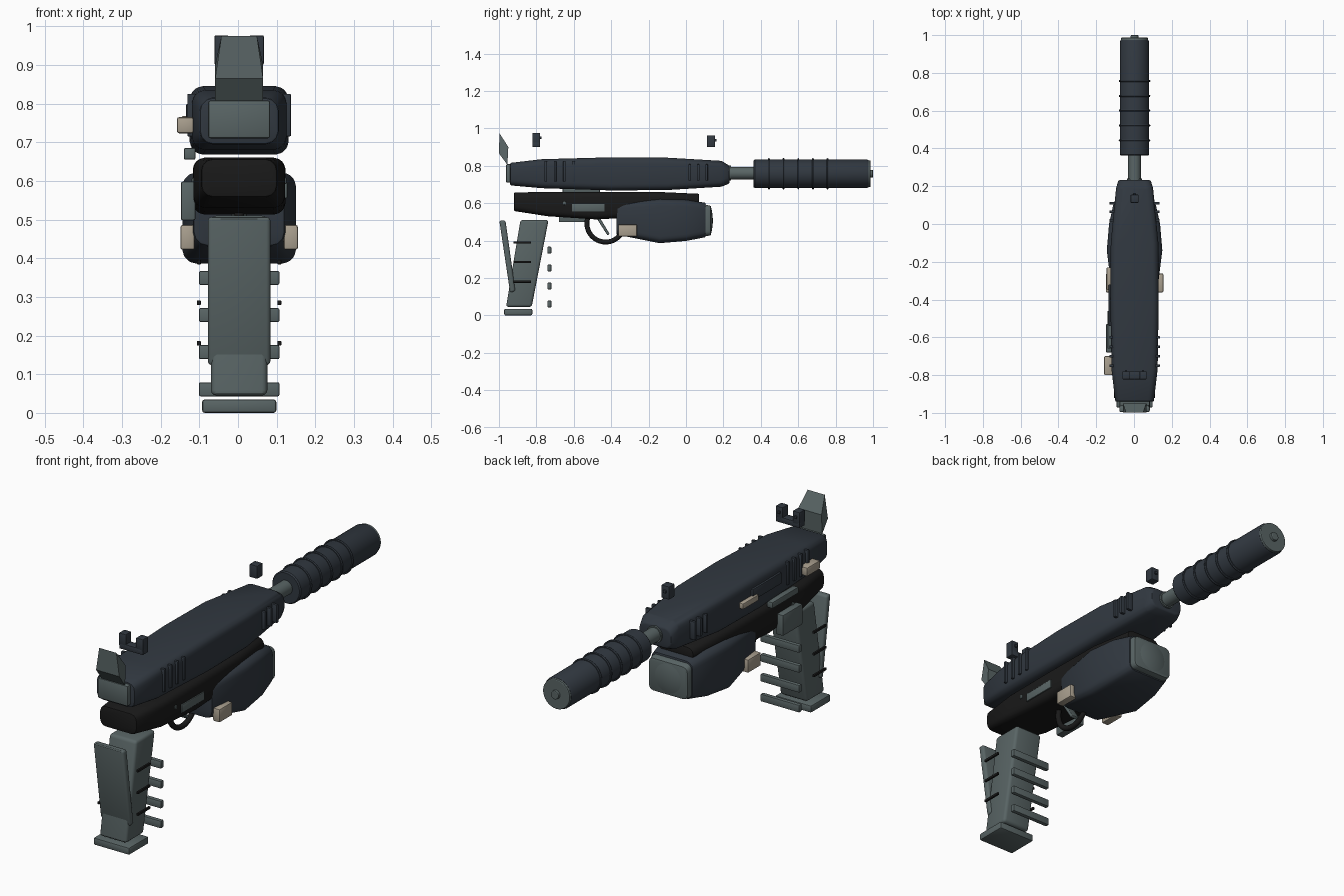
import bpy, bmesh, math
from mathutils import Vector, Matrix

if "Cube" in bpy.data.objects:
    bpy.data.objects.remove(bpy.data.objects["Cube"])

CX = 0.003  # shift of the symmetric body


def material(name, rgb):
    m = bpy.data.materials.new(name)
    m.diffuse_color = (*rgb, 1)
    m.use_nodes = True
    m.node_tree.nodes["Principled BSDF"].inputs["Base Color"].default_value = m.diffuse_color
    return m


SLATE = material("dark slate", (0.031, 0.040, 0.052))
GREY = material("grey green", (0.100, 0.130, 0.131))
BLACK = material("black", (0.010, 0.010, 0.010))
TAN = material("tan", (0.40, 0.35, 0.275))


def finish(name, bm, mat, bevel=0.0, segments=2):
    bmesh.ops.recalc_face_normals(bm, faces=bm.faces)
    if bevel:
        edges = [e for e in bm.edges if e.calc_face_angle(0) > 0.5]
        bmesh.ops.bevel(bm, geom=edges, offset=bevel, segments=segments,
                        profile=0.5, affect='EDGES', clamp_overlap=True)
    me = bpy.data.meshes.new(name)
    bm.to_mesh(me)
    bm.free()
    me.materials.append(mat)
    ob = bpy.data.objects.new(name, me)
    bpy.context.collection.objects.link(ob)
    for o in bpy.context.selected_objects:
        o.select_set(False)
    ob.select_set(True)
    bpy.context.view_layer.objects.active = ob
    bpy.ops.object.shade_smooth_by_angle(angle=math.radians(30))
    return ob


def box(name, x, y, z, mat, bevel=0.004):
    """Box from (low, high) pairs on each axis."""
    bm = bmesh.new()
    size = Vector([b - a for a, b in (x, y, z)])
    mid = Vector([(a + b) / 2 for a, b in (x, y, z)])
    bmesh.ops.create_cube(bm, size=1, matrix=Matrix.Translation(mid) @ Matrix.Diagonal((*size, 1)))
    return finish(name, bm, mat, bevel)


def loft(name, sections, mat, corner, steps=3, bevel=0.006):
    """Rounded rectangles (y, z low, z high, half width) joined along y."""
    bm = bmesh.new()
    rings = []
    for y, z0, z1, w in sections:
        ring = []
        for i, (sx, sz) in enumerate(((1, 1), (-1, 1), (-1, -1), (1, -1))):
            for k in range(steps + 1):
                a = math.pi / 2 * (i + k / steps)
                px = sx * (w - corner) + corner * math.cos(a)
                pz = (z1 - corner if sz > 0 else z0 + corner) + corner * math.sin(a)
                ring.append(bm.verts.new((CX + px, y, pz)))
        rings.append(ring)
    n = len(rings[0])
    for a, b in zip(rings, rings[1:]):
        for i in range(n):
            bm.faces.new((a[i], a[(i + 1) % n], b[(i + 1) % n], b[i]))
    bm.faces.new(rings[0])
    bm.faces.new(rings[-1])
    return finish(name, bm, mat, bevel)


def plate(name, outline, half, mat, bevel):
    """Side outline (y, z) extruded across x."""
    bm = bmesh.new()
    f = bm.faces.new([bm.verts.new((CX - half, y, z)) for y, z in outline])
    new = bmesh.ops.extrude_face_region(bm, geom=[f])["geom"]
    bmesh.ops.translate(bm, verts=[v for v in new if isinstance(v, bmesh.types.BMVert)],
                        vec=(2 * half, 0, 0))
    return finish(name, bm, mat, bevel, 3)


def turned(name, profile, z, mat, sides=32):
    """Profile (y, radius) spun about the y axis at height z."""
    bm = bmesh.new()
    vs = [bm.verts.new((CX, y, z + r)) for y, r in profile]
    es = [bm.edges.new(p) for p in zip(vs, vs[1:])]
    bmesh.ops.spin(bm, geom=vs + es, cent=(CX, 0, z), axis=(0, 1, 0),
                   angle=2 * math.pi, steps=sides)
    bmesh.ops.remove_doubles(bm, verts=bm.verts, dist=1e-5)
    return finish(name, bm, mat)


def pair(name, x0, x1, y, z, mat, bevel=0.003):
    for side, s in (("right", 1), ("left", -1)):
        xs = sorted((CX + s * x0, CX + s * x1))
        box(f"{name}_{side}", xs, y, z, mat, bevel)


# Slide and its rear plate
loft("slide", [(-0.94, 0.695, 0.815, 0.102), (-0.77, 0.68, 0.835, 0.122),
               (-0.40, 0.668, 0.845, 0.128), (-0.10, 0.670, 0.843, 0.126),
               (0.19, 0.688, 0.826, 0.098), (0.232, 0.705, 0.800, 0.085)], SLATE, 0.034)
box("slide_rear_plate", (CX - 0.08, CX + 0.08), (-0.962, -0.92), (0.71, 0.808), GREY, 0.006)

# Slide serrations
for i, y in enumerate((-0.75, -0.70, -0.65, -0.60)):
    pair(f"rear_serration_{i}", 0.11, 0.134, (y - 0.007, y + 0.007), (0.715, 0.825), SLATE)
for i, y in enumerate((0.02, 0.065, 0.11)):
    pair(f"front_serration_{i}", 0.10, 0.132, (y - 0.007, y + 0.007), (0.72, 0.808), SLATE)

# Left side slide controls
box("side_port", (-0.134, -0.11), (-0.54, -0.32), (0.745, 0.80), SLATE)
box("left_tab", (-0.145, -0.11), (-0.35, -0.23), (0.74, 0.768), TAN)
box("safety_lever", (-0.158, -0.115), (-0.80, -0.70), (0.723, 0.765), TAN, 0.006)
box("slide_stop", (-0.14, -0.11), (-0.66, -0.46), (0.655, 0.685), GREY)
box("magazine_catch", (-0.148, -0.11), (-0.68, -0.53), (0.498, 0.598), GREY, 0.005)

# Hammer spur
spur = plate("hammer_spur", [(-0.998, 0.975), (-0.999, 0.865), (-0.955, 0.805), (-0.95, 0.90)],
             0.062, GREY, 0.0)
for v in spur.data.vertices:
    if v.co.z > 0.95:
        v.co.x = CX + (v.co.x - CX) * 0.74

# Sights
box("rear_sight_base", (CX - 0.064, CX + 0.064), (-0.822, -0.78), (0.90, 0.928), SLATE)
pair("rear_sight_post", 0.027, 0.064, (-0.822, -0.78), (0.915, 0.976), SLATE)
pair("rear_sight_dot", 0.039, 0.051, (-0.785, -0.772), (0.944, 0.957), SLATE, 0.002)
box("front_sight", (CX - 0.021, CX + 0.021), (0.112, 0.155), (0.90, 0.963), SLATE)
box("front_sight_dot", (CX - 0.007, CX + 0.007), (0.15, 0.163), (0.93, 0.943), SLATE, 0.002)

# Barrel and suppressor
turned("barrel", [(0.20, 0), (0.20, 0.04), (0.24, 0.04), (0.24, 0.034), (0.37, 0.034), (0.37, 0)],
       0.760, GREY)
turned("suppressor", [(0.362, 0), (0.362, 0.072), (0.368, 0.077), (0.965, 0.077),
                      (0.975, 0.073), (0.975, 0)], 0.757, SLATE)
for i in range(5):
    y = 0.443 + i * 0.0785
    turned(f"suppressor_ring_{i}", [(y - 0.005, 0.07), (y - 0.005, 0.081), (y, 0.084),
                                    (y + 0.005, 0.081), (y + 0.005, 0.07)], 0.757, SLATE)
turned("suppressor_cap", [(0.965, 0), (0.965, 0.073), (0.985, 0.071), (0.987, 0.068), (0.987, 0)],
       0.757, GREY)
turned("muzzle", [(0.98, 0), (0.98, 0.022), (0.998, 0.02), (1.0, 0.017), (1.0, 0)], 0.757, GREY)

# Frame with side plates and pins
loft("frame", [(-0.92, 0.558, 0.657, 0.098), (-0.74, 0.53, 0.66, 0.118),
               (-0.48, 0.513, 0.66, 0.12), (-0.15, 0.53, 0.66, 0.116),
               (0.07, 0.585, 0.65, 0.09)], BLACK, 0.030)
box("frame_plate", (CX + 0.10, CX + 0.125), (-0.61, -0.435), (0.555, 0.596), GREY)
pair("frame_pin", 0.10, 0.123, (-0.659, -0.641), (0.591, 0.609), GREY, 0.005)

# Trigger guard and trigger
bpy.ops.mesh.primitive_torus_add(major_segments=40, minor_segments=10, major_radius=0.1,
                                 minor_radius=0.013, location=(CX, -0.43, 0.492),
                                 rotation=(0, math.pi / 2, 0))
guard = bpy.context.object
guard.name = "trigger_guard"
guard.data.materials.append(BLACK)
bpy.ops.object.shade_smooth_by_angle(angle=math.radians(40))
plate("trigger", [(-0.485, 0.53), (-0.465, 0.53), (-0.408, 0.435), (-0.42, 0.428)],
      0.02, GREY, 0.003)

# Light module under the frame
loft("light_module", [(-0.372, 0.432, 0.605, 0.118), (-0.14, 0.386, 0.622, 0.147),
                      (0.0, 0.398, 0.618, 0.135), (0.105, 0.418, 0.602, 0.112)], SLATE, 0.036)
loft("light_bezel", [(0.08, 0.422, 0.598, 0.108), (0.134, 0.427, 0.585, 0.104)], GREY, 0.025)
turned("light_lens", [(0.125, 0.07), (0.134, 0.07), (0.138, 0.055), (0.142, 0.03), (0.144, 0)],
       0.507, GREY)
pair("light_switch", 0.115, 0.152, (-0.362, -0.262), (0.422, 0.486), TAN, 0.006)

# Grip, backstrap and magazine base
plate("grip", [(-0.885, 0.51), (-0.735, 0.51), (-0.825, 0.045), (-0.962, 0.045)],
      0.073, GREY, 0.014)
plate("backstrap", [(-0.998, 0.507), (-0.965, 0.507), (-0.912, 0.13), (-0.94, 0.12)],
      0.081, GREY, 0.011)
box("magazine_base", (CX - 0.096, CX + 0.096), (-0.972, -0.822), (0.0, 0.035), GREY, 0.007)

# Grip grooves and finger bars
for i, z in enumerate((0.18, 0.285, 0.39)):
    pair(f"grip_groove_{i}", 0.099, 0.109, (-0.922, -0.828), (z - 0.006, z + 0.006), BLACK, 0.002)
for i in range(4):
    z = 0.061 + i * 0.096
    box(f"finger_bar_{i}", (CX - 0.104, CX + 0.104), (-0.741, -0.72),
        (z - 0.018, z + 0.018), GREY, 0.004)
